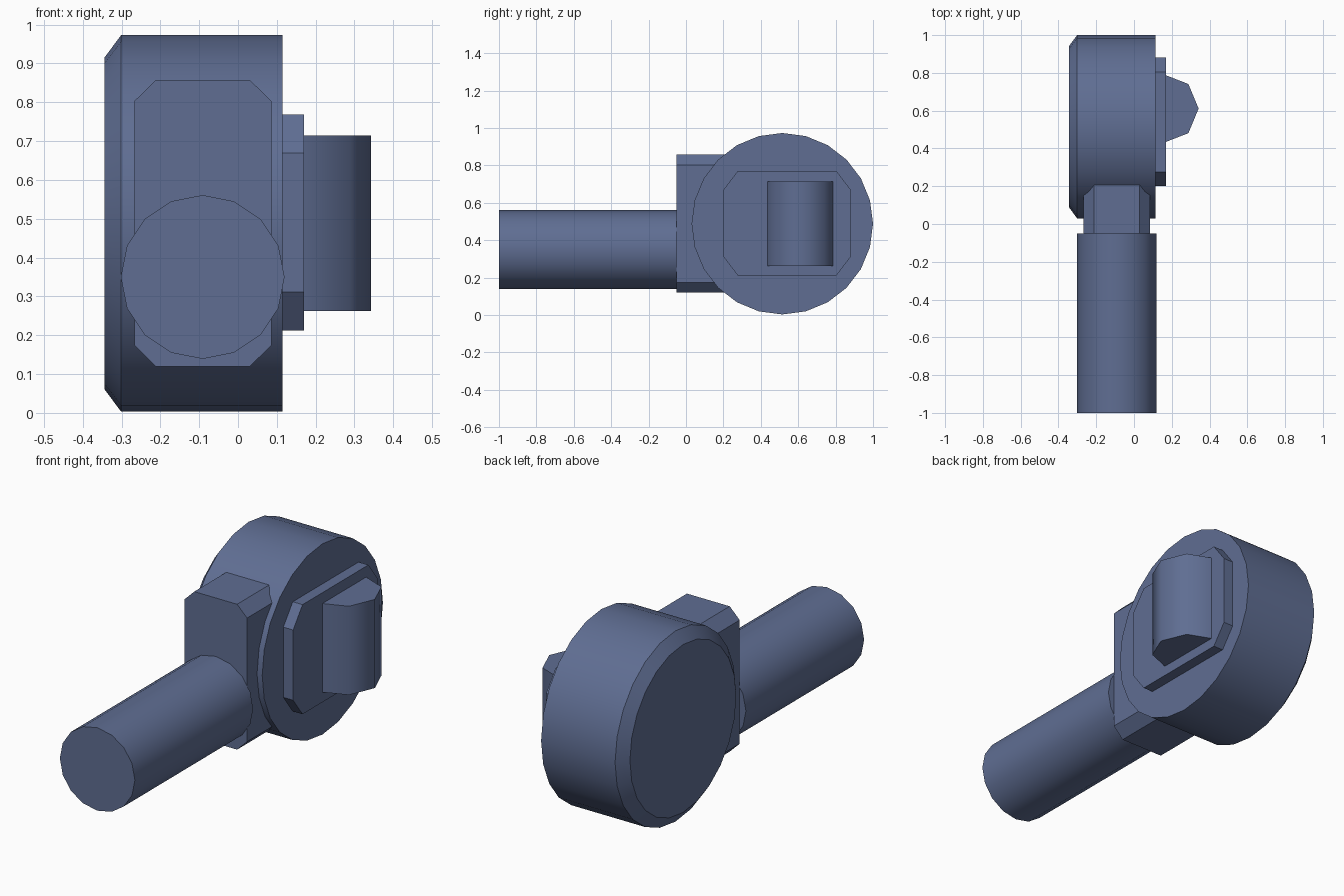
import bpy
import math
from math import radians

cube = bpy.data.objects.get("Cube")
if cube:
    bpy.data.objects.remove(cube, do_unlink=True)

COLOUR = (0.115, 0.155, 0.29, 1)
slate_blue = bpy.data.materials.new("slate_blue")
slate_blue.use_nodes = True
slate_blue.diffuse_color = COLOUR
slate_blue.node_tree.nodes["Principled BSDF"].inputs["Base Color"].default_value = COLOUR


def loft(name, rings, smooth_angle=None):
    """Skin a stack of equal rings and cap both ends."""
    n = len(rings[0])
    faces = [list(range(n)), [(len(rings) - 1) * n + i for i in range(n)]]
    for r in range(len(rings) - 1):
        for i in range(n):
            j = (i + 1) % n
            faces.append([r * n + i, r * n + j, (r + 1) * n + j, (r + 1) * n + i])
    mesh = bpy.data.meshes.new(name)
    mesh.from_pydata([p for ring in rings for p in ring], [], faces)
    mesh.materials.append(slate_blue)
    obj = bpy.data.objects.new(name, mesh)
    bpy.context.collection.objects.link(obj)
    bpy.ops.object.select_all(action="DESELECT")
    obj.select_set(True)
    bpy.context.view_layer.objects.active = obj
    # Consistent outward normals
    bpy.ops.object.mode_set(mode="EDIT")
    bpy.ops.mesh.select_all(action="SELECT")
    bpy.ops.mesh.normals_make_consistent(inside=False)
    bpy.ops.object.mode_set(mode="OBJECT")
    if smooth_angle:
        bpy.ops.object.shade_smooth_by_angle(angle=radians(smooth_angle))
    return obj


def circle(u, v, radius, sides):
    return [(u + radius * math.cos(math.tau * i / sides),
             v + radius * math.sin(math.tau * i / sides)) for i in range(sides)]


def cut_rectangle(u0, u1, v0, v1, cu, cv):
    """Rectangle with its four corners cut off."""
    return [(u0 + cu, v0), (u1 - cu, v0), (u1, v0 + cv), (u1, v1 - cv),
            (u1 - cu, v1), (u0 + cu, v1), (u0, v1 - cv), (u0, v0 + cv)]


def along_x(x, outline):
    return [(x, u, v) for u, v in outline]


def along_y(y, outline):
    return [(u, y, v) for u, v in outline]


# Round head with a bevelled outer rim
rim = circle(0.515, 0.488, 0.485, 24)
loft("round_head", [along_x(-0.344, circle(0.515, 0.488, 0.427, 24)),
                    along_x(-0.301, rim), along_x(0.115, rim)], 30)

# Collar block sunk into the head
collar = cut_rectangle(-0.267, 0.086, 0.119, 0.858, 0.056, 0.055)
loft("collar_block", [along_y(-0.05, collar), along_y(0.5, collar)])

# Handle
grip = circle(-0.091, 0.35, 0.211, 16)
loft("handle", [along_y(-1, grip), along_y(-0.05, grip)], 30)

# Side plate
plate = cut_rectangle(0.2, 0.881, 0.212, 0.769, 0.076, 0.1)
loft("side_plate", [along_x(0.1, plate), along_x(0.17, plate)])

# Rounded knob standing on the plate
knob = [(0.16, 0.432), (0.17, 0.435), (0.288, 0.481), (0.342, 0.611),
        (0.288, 0.741), (0.17, 0.787), (0.16, 0.79)]
loft("knob", [[(x, y, z) for x, y in knob] for z in (0.263, 0.714)], 60)
